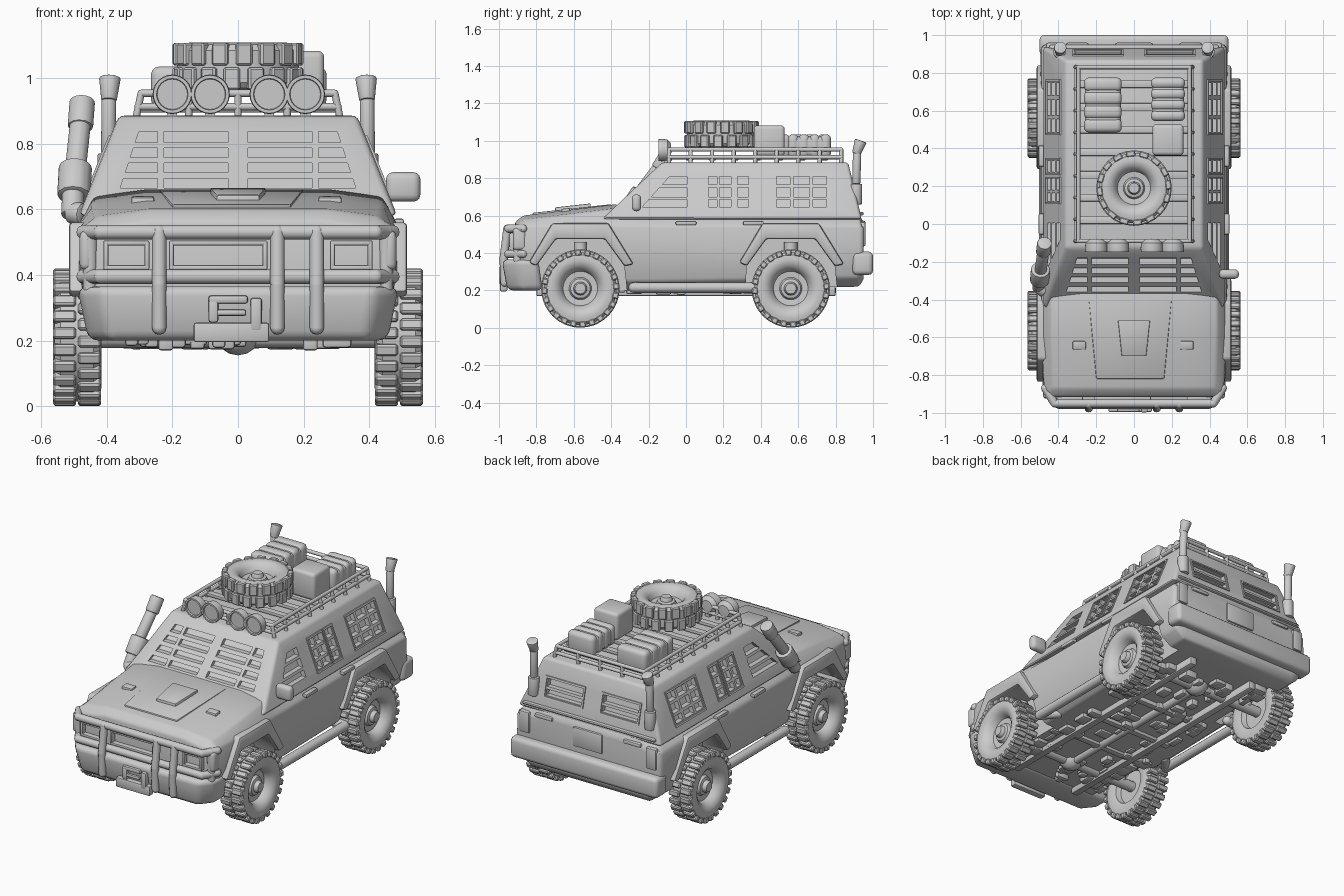
import bpy, bmesh, math, random
from mathutils import Vector, Matrix

if "Cube" in bpy.data.objects:
    bpy.data.objects.remove(bpy.data.objects["Cube"])

random.seed(4)

def finish(name, bm, bevel=0.0, cutter=None, seg=2):
    bmesh.ops.recalc_face_normals(bm, faces=bm.faces)
    me = bpy.data.meshes.new(name)
    bm.to_mesh(me)
    bm.free()
    ob = bpy.data.objects.new(name, me)
    bpy.context.collection.objects.link(ob)
    if bevel:
        m = ob.modifiers.new("bevel", 'BEVEL')
        m.width, m.segments, m.limit_method, m.angle_limit = bevel, seg, 'ANGLE', 0.4
    if cutter:
        m = ob.modifiers.new("cut", 'BOOLEAN')
        m.operation, m.solver, m.object = 'DIFFERENCE', 'EXACT', cutter
        cutter.hide_render = True
    if bevel or cutter:
        ev = ob.evaluated_get(bpy.context.evaluated_depsgraph_get())
        ob.data = bpy.data.meshes.new_from_object(ev)
        ob.modifiers.clear()
        if cutter:
            bpy.data.objects.remove(cutter)
    return ob

def slab(bm, pts, f, d0, d1):
    """Extrude a 2D outline between two depths; f maps (u, v, depth) to 3D."""
    a = [bm.verts.new(f(u, v, d0)) for u, v in pts]
    b = [bm.verts.new(f(u, v, d1)) for u, v in pts]
    bm.faces.new(a)
    bm.faces.new(b[::-1])
    for i in range(len(pts)):
        j = (i + 1) % len(pts)
        bm.faces.new((a[i], b[i], b[j], a[j]))

def rect(u0, u1, v0, v1):
    return [(u0, v0), (u1, v0), (u1, v1), (u0, v1)]

def add_box(bm, c, s, rot=None):
    m = Matrix.Translation(c) @ (rot or Matrix()) @ Matrix.Diagonal((*s, 1))
    bmesh.ops.create_cube(bm, size=1, matrix=m)

def boxes(name, items, bevel=0.01, seg=2):
    bm = bmesh.new()
    for c, s in items:
        add_box(bm, c, s)
    return finish(name, bm, bevel, seg=seg)

def add_rod(bm, p, q, r, r2=None, n=12):
    p, q = Vector(p), Vector(q)
    m = Matrix.Translation((p + q) / 2) @ (q - p).to_track_quat('Z', 'Y').to_matrix().to_4x4()
    bmesh.ops.create_cone(bm, cap_ends=True, segments=n, radius1=r, radius2=r2 or r,
                          depth=(q - p).length, matrix=m)

def tubes(name, paths, r):
    """Tubes along polylines with ball joints."""
    bm = bmesh.new()
    for path in paths:
        for p, q in zip(path, path[1:]):
            add_rod(bm, p, q, r)
        for p in path:
            bmesh.ops.create_uvsphere(bm, u_segments=12, v_segments=6, radius=r,
                                      matrix=Matrix.Translation(p))
    return finish(name, bm)

def lathe(bm, prof, n, mat=Matrix()):
    """Revolve (radius, x) points around the x axis."""
    vs = [bm.verts.new(mat @ Vector((x, r, 0))) for r, x in prof]
    es = [bm.edges.new(e) for e in zip(vs, vs[1:])]
    bmesh.ops.spin(bm, geom=vs + es, axis=mat.to_3x3() @ Vector((1, 0, 0)), cent=mat.translation,
                   angle=2 * math.pi, steps=n, use_duplicate=False)
    bmesh.ops.remove_doubles(bm, verts=bm.verts, dist=0.0004)

# --- Surface maps shared by the cabin, its openings and its trim
side = lambda s: (lambda y, z, d: (s * (0.485 - (z - 0.58) * 0.40 + d), y, z))
front = lambda x, z, d: (x, -0.45 + (z - 0.58) * 1.06 - d, z)
back = lambda x, z, d: (x, 0.94 - (z - 0.58) * 0.24 + d, z)
hood = lambda x, y, d: (x, y, 0.655 + (y + 0.38) * 0.11 + d)
xside = lambda s: (lambda y, z, d: (s * d, y, z))
plan = lambda x, y, z: (x, y, z)

# --- Lower body and hood: loft along y, wheel arches cut out
arch = [(-.25, .1), (-.235, .33), (-.13, .475), (.13, .475), (.235, .33), (.26, .1)]
cut = bmesh.new()
for s in (-1, 1):
    for c in (-0.565, 0.56):
        slab(cut, [(c + u, v) for u, v in arch], xside(s), 0.34, 0.8)
cut = finish("arch_cutter", cut)
bm = bmesh.new()
rings = []
for y, k, zt, zb in ((-.915, .93, .565, .25), (-.87, .97, .60, .21), (-.6, 1, .633, .2), (-.38, 1, .66, .2),
                     (-.2, 1, .61, .2), (.925, 1, .61, .22), (.95, .98, .56, .26)):
    half = [(.40, zb), (.465, zb + .05), (.495, .40), (.49, .545), (.44, zt - .022), (.28, zt)]
    pts = half + [(-x, z) for x, z in half[::-1]]
    rings.append([bm.verts.new((x * k, y, z)) for x, z in pts])
for a, b in zip(rings, rings[1:]):
    for i in range(12):
        bm.faces.new((a[i], a[(i + 1) % 12], b[(i + 1) % 12], b[i]))
bm.faces.new(rings[0])
bm.faces.new(rings[-1])
finish("lower_body", bm, 0.012, cut)

# --- Cabin with barred window openings
cut = bmesh.new()
rows4 = [(.665, .693), (.712, .740), (.758, .786), (.803, .836)]
for s in (-1, 1):
    for z0, z1 in rows4:
        slab(cut, rect(s * .03, s * .225, z0, z1), front, -.03, .04)
        e0, e1 = .36 - (z0 - .66) * .33, .36 - (z1 - .66) * .33
        slab(cut, [(s * .245, z0), (s * e0, z0), (s * e1, z1), (s * .245, z1)], front, -.03, .04)
    for z0, z1 in [(.645, .685), (.70, .75), (.765, .81)]:
        f = side(s)
        e = lambda z: -.235 + (z - .645) * .9
        slab(cut, [(e(z0), z0), (.005, z0), (.005, z1), (e(z1), z1)], f, -.03, .05)
        for a, b in ((.12, .165), (.18, .24), (.275, .335), (.485, .555), (.575, .66), (.68, .75)):
            slab(cut, rect(a, b, z0, z1), f, -.03, .05)
    for z0, z1 in ((.68, .715), (.73, .775)):
        slab(cut, rect(s * .07, s * .31, z0, z1), back, -.03, .05)
cut = finish("window_cutter", cut)
bm = bmesh.new()
lo = [(-.485, -.45), (.485, -.45), (.485, .94), (-.485, .94)]
hi = [(-.363, -.127), (.363, -.127), (.363, .867), (-.363, .867)]
a = [bm.verts.new((x, y, .58)) for x, y in lo]
b = [bm.verts.new((x, y, .885)) for x, y in hi]
for i in range(4):
    j = (i + 1) % 4
    bm.faces.new((a[i], a[j], b[j], b[i]))
bm.faces.new(a)
bm.faces.new(b)
finish("cabin", bm, 0.018, cut, 3)

# --- Window frames, door handles, arch flares and sill steps
frames = bmesh.new()
flares = bmesh.new()
handles = bmesh.new()
for s in (-1, 1):
    def frame(bm, u0, u1, v0, v1, f, w=.01):
        for r in (rect(u0, u1, v0 - w, v0), rect(u0, u1, v1, v1 + w),
                  rect(u0 - w, u0, v0 - w, v1 + w), rect(u1, u1 + w, v0 - w, v1 + w)):
            slab(bm, r, f, -.01, .007)
    for y0, y1 in ((.115, .24), (.27, .34), (.48, .755)):
        frame(frames, y0, y1, .64, .815, side(s))
    frame(frames, min(s * .065, s * .315), max(s * .065, s * .315), .675, .78, back)
    for c in (-0.565, 0.56):
        outer = [(.285, .34), (.15, .56), (-.15, .56), (-.275, .35)]
        slab(flares, [(c + u, v) for u, v in arch[1:5] + outer], xside(s), .42, .515)
    for y in (0.0, .36):
        add_box(handles, (s * .49, y, .56), (.03, .11, .022))
finish("window_frames", frames)
finish("wheel_arch_flares", flares, 0.012)
finish("door_handles", handles, 0.006)
tubes("side_steps", [[(s * .40, -.2, .22), (s * .475, -.28, .215), (s * .475, .36, .215), (s * .40, .36, .22)]
                     for s in (-1, 1)], .028)

# --- Hood panel, scoop and vents
bm = bmesh.new()
slab(bm, [(-.2, -.82), (.16, -.82), (.2, -.4), (-.24, -.4)], hood, -.02, .008)
slab(bm, [(-.065, -.70), (.065, -.70), (.085, -.51), (-.085, -.51)], hood, -.02, .024)
for x in (-.29, .28):
    slab(bm, rect(x - .035, x + .035, -.665, -.62), hood, -.02, .012)
finish("hood_scoop_and_vents", bm, 0.006)

# --- Front bumper, winch and bull bar
bm = bmesh.new()
out = [(-.49, -.79), (-.49, -.9), (-.42, -.985), (.42, -.985), (.49, -.9), (.49, -.79)]
slab(bm, out, lambda x, y, z: (x * (1 if z > .3 else .93), y if z > .3 else y * .97, z), .2, .365)
finish("front_bumper", bm, 0.03, seg=3)
boxes("winch", [((-.02, -.975, .225), (.23, .04, .06)), ((.055, -.98, .28), (.035, .035, .1)),
                ((-.03, -.98, .325), (.12, .03, .025)), ((-.075, -.98, .29), (.03, .03, .07)),
                ((-.02, -.985, .285), (.09, .02, .02))], .008)
bars = [[(-.47, -.87, z), (-.42, -.95, z), (.42, -.95, z), (.47, -.87, z)] for z in (.53, .395)]
bars += [[(x, -.97, .24), (x, -.975, .37), (x, -.955, .53)] for x in (-.24, .12, .24)]
bars += [[(s * .45, -.9, .36), (s * .45, -.905, .53)] for s in (-1, 1)]
tubes("bull_bar", bars, .022)
bm = bmesh.new()
for a, b in ((-.41, -.27), (-.21, .09), (.28, .41)):
    for r in (rect(a, b, .415, .43), rect(a, b, .49, .505), rect(a, a + .015, .415, .505),
              rect(b - .015, b, .415, .505)):
        slab(bm, r, lambda x, z, d: (x, d, z), -.945, -.88)
finish("grille_and_headlight_frames", bm, .005)
boxes("corner_lamps", [((s * .462, -.89, .475), (.04, .07, .12)) for s in (-1, 1)], .018, 3)

# --- Rear bumper and tailgate trim
boxes("rear_bumper", [((0, .945, .345), (1.0, .11, .125))], .025, 3)
boxes("tailgate_trim", [((0, .945, .5), (.2, .03, .12))] +
      [((s * .3, .945, .56), (.12, .03, .025)) for s in (-1, 1)] +
      [((s * .43, .94, .5), (.07, .04, .13)) for s in (-1, 1)] + [((0, .935, .61), (.9, .03, .02))], .01)
bm = bmesh.new()
for s in (-1, 1):
    add_rod(bm, (s * .395, .91, .66), (s * .395, .91, .77), .033)
    add_rod(bm, (s * .395, .91, .77), (s * .393, .915, .94), .023)
    add_rod(bm, (s * .393, .91, .93), (s * .39, .935, 1.0), .024, .034)
    add_box(bm, (s * .39, .885, .72), (.03, .06, .03))
finish("exhaust_stacks", bm, .005)

# --- Snorkel on one side, mirror on the other
bm = bmesh.new()
add_rod(bm, (-.47, -.36, .585), (-.51, -.33, .59), .035)
add_rod(bm, (-.505, -.34, .58), (-.50, -.28, .68), .035)
add_rod(bm, (-.50, -.30, .64), (-.495, -.24, .73), .052)
add_rod(bm, (-.495, -.25, .72), (-.478, -.13, .88), .033)
add_rod(bm, (-.48, -.15, .85), (-.474, -.10, .93), .04)
finish("snorkel", bm, .008)
boxes("side_mirror", [((.503, -.265, .668), (.105, .05, .09))], .022, 3)
tubes("mirror_arm", [[(.43, -.25, .64), (.48, -.26, .645)]], .014)

# --- Roof rack
loop = lambda z, w: [(-w, -.09, z), (w, -.09, z), (w, .83, z), (-w, .83, z), (-w, -.09, z)]
rails = [loop(.953, .295), loop(.912, .305)]
for i in range(9):
    y = -.09 + .115 * i
    rails += [[(s * .31, y, .88), (s * .295, y, .953)] for s in (-1, 1)]
rails += [[(x, y, .88), (x, y, .953)] for x in (-.15, 0, .15) for y in (-.09, .83)]
tubes("roof_rack_rails", rails, .011)
boxes("roof_rack_slats", [((0, .02 + .12 * i, .905), (.6, .04, .02)) for i in range(7)], .005)

# --- Spotlights
bm = bmesh.new()
for x in (-.2, -.085, .095, .205):
    m = Matrix.Translation((x, -.11, .95)) @ Matrix.Rotation(-math.pi / 2, 4, 'Z')
    lathe(bm, [(0, .028), (.046, .028), (.048, .038), (.058, .038), (.06, .02), (.057, -.01),
               (.035, -.03), (0, -.032)], 24, m)
    add_box(bm, (x, -.1, .89), (.03, .03, .03))
finish("spotlights", bm)

# --- Luggage
boxes("cargo_box", [((.18, .445, 1.0), (.165, .165, .165))], .02, 3)
bags = []
for x, y, w, l in ((-.165, .63, .2, .29), (.18, .66, .18, .23)):
    n = 4
    bags.append(((x, y, .97), (w * .95, l * .95, .11)))
    bags += [((x, y + l * ((i + .5) / n - .5), .972), (w, l / n, .125)) for i in range(n)]
boxes("duffel_bags", bags, .025, 3)

# --- Wheels
def wheel_mesh(name, lugs):
    bm = bmesh.new()
    lathe(bm, [(0, .06), (.028, .06), (.034, .05), (.036, .036), (.052, .032), (.06, .015), (.092, .018),
               (.105, .05), (.13, .068), (.155, .074), (.18, .068), (.195, .05), (.195, -.05),
               (.18, -.068), (.155, -.074), (.11, -.06), (.10, -.03), (0, -.03)], 44)
    tread = bmesh.new()
    for i in range(lugs):
        for s in (-1, 1):
            rot = Matrix.Rotation((i + .25 * s) * 2 * math.pi / lugs, 4, 'X')
            add_box(tread, rot @ Vector((s * .038, 0, .192)), (.07, 2 * math.pi * .2 / lugs * .66, .034), rot)
    t = finish("tread", tread, .006, seg=1)
    bm.from_mesh(t.data)
    bpy.data.objects.remove(t)
    return finish(name, bm)

src = wheel_mesh("wheel_front_right", 24)
src.location = (.49, -.565, .21)
for name, s, y in (("wheel_rear_right", 1, .56), ("wheel_front_left", -1, -.565), ("wheel_rear_left", -1, .56)):
    w = bpy.data.objects.new(name, src.data)
    bpy.context.collection.objects.link(w)
    w.location = (s * .49, y, .21)
    w.rotation_euler.z = 0 if s > 0 else math.pi
spare = wheel_mesh("spare_wheel", 16)
spare.location = (0, .19, 1.035)
spare.rotation_euler.y = -math.pi / 2
spare.scale = (.98, .95, .95)

# --- Undercarriage: axles, driveshaft, chassis rails and small machinery
bm = bmesh.new()
for y in (-.565, .56):
    add_rod(bm, (-.46, y, .21), (.46, y, .21), .032)
    bmesh.ops.create_uvsphere(bm, u_segments=16, v_segments=8, radius=.07,
                              matrix=Matrix.Translation((0, y, .225)))
    for s in (-1, 1):
        add_rod(bm, (s * .37, y, .21), (s * .37, y, .46), .035)
add_rod(bm, (0, -.56, .2), (0, .56, .2), .025)
finish("axles_and_driveshaft", bm)
boxes("chassis_rails", [((s * .22, 0, .195), (.045, 1.6, .05)) for s in (-1, 1)] +
      [((0, y, .2), (.6, .04, .035)) for y in (-.3, -.05, .25)], .008)
boxes("underbody_machinery", [((random.uniform(-.33, .33), random.uniform(-.75, .8), .2),
      [random.uniform(.03, .09) for _ in range(2)] + [random.uniform(.02, .055)]) for _ in range(90)], .01)

# --- Smooth shading with sharp edges kept
bpy.ops.object.select_all(action='DESELECT')
for ob in bpy.context.collection.objects:
    ob.select_set(True)
    bpy.context.view_layer.objects.active = ob
bpy.ops.object.shade_smooth_by_angle(angle=math.radians(35))
